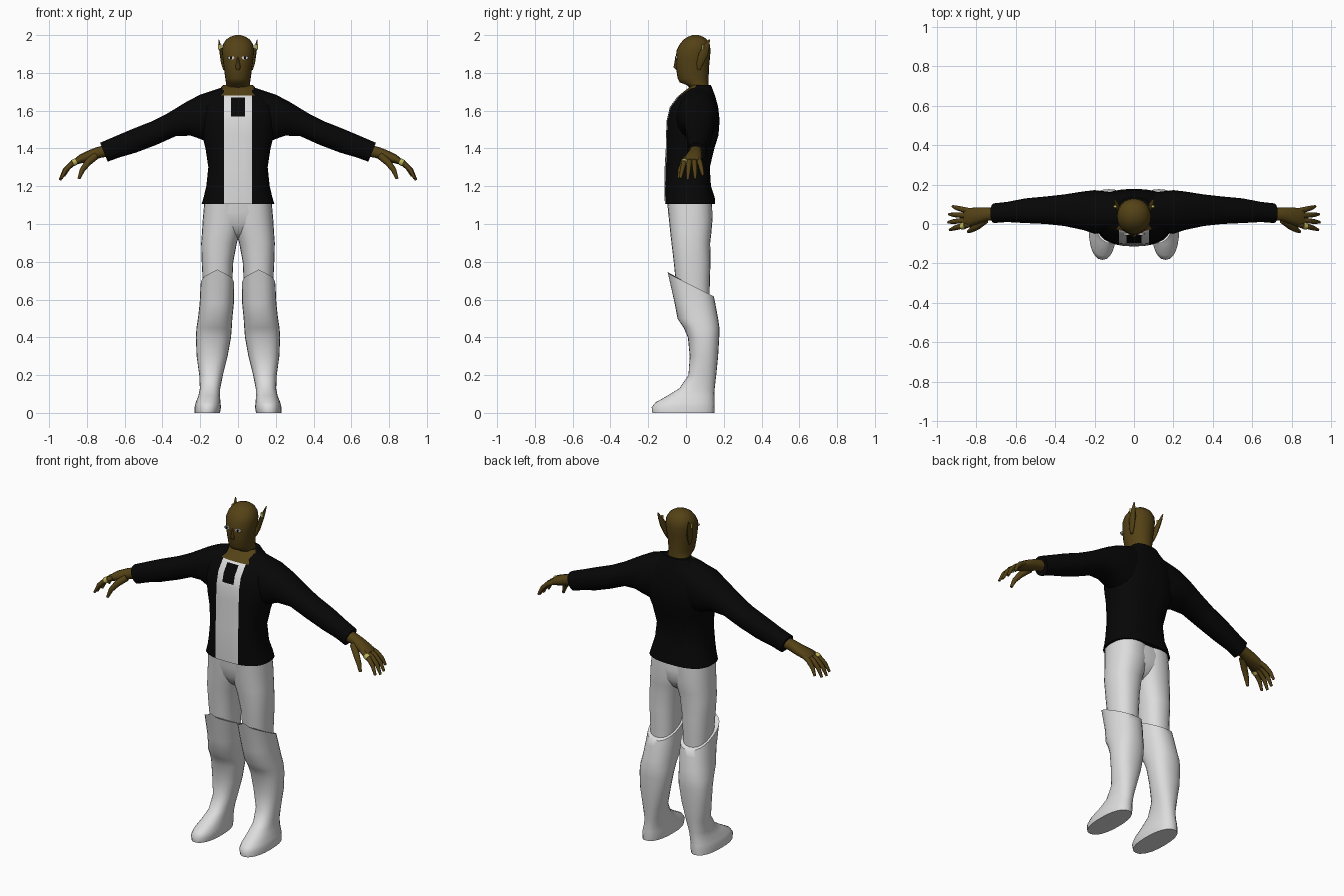
import bpy, bmesh, math
from mathutils import Vector


def material(name, rgb):
    m = bpy.data.materials.new(name)
    m.diffuse_color = (*rgb, 1)
    return m


SKIN = material("brown skin", (.09, .055, .008))
BLACK = material("black cloth", (.002, .002, .002))
WHITE = material("pale cloth", (.72, .72, .72))
GOLD = material("gold", (.5, .45, .1))
EYE = material("eye white", (.6, .55, .5))


def oval(c, u, v, n=20, p=2.0):
    """Superellipse ring around c with half axes u and v."""
    pts = []
    for i in range(n):
        a = 2 * math.pi * i / n
        ca, sa = math.cos(a), math.sin(a)
        pts.append(Vector(c)
                   + Vector(u) * math.copysign(abs(ca) ** (2 / p), ca)
                   + Vector(v) * math.copysign(abs(sa) ** (2 / p), sa))
    return pts


def level(z, x0, x1, y0, y1, p=2.3, n=24):
    """Horizontal ring from its extents."""
    return oval(((x0 + x1) / 2, (y0 + y1) / 2, z), ((x1 - x0) / 2, 0, 0), (0, (y1 - y0) / 2, 0), n, p)


def loft(name, rings, mats, mirror=False, cuts=(), rule=None, angle=50):
    bm = bmesh.new()
    rows = [[bm.verts.new(p) for p in r] for r in rings]
    n = len(rows[0])
    for a, b in zip(rows, rows[1:]):
        for i in range(n):
            j = (i + 1) % n
            bm.faces.new((a[i], a[j], b[j], b[i]))
    bm.faces.new(rows[0][::-1])
    bm.faces.new(rows[-1])
    for co, no in cuts:
        bmesh.ops.bisect_plane(bm, geom=bm.verts[:] + bm.edges[:] + bm.faces[:],
                               plane_co=co, plane_no=no)
    bmesh.ops.recalc_face_normals(bm, faces=bm.faces[:])
    if rule:
        for f in bm.faces:
            f.material_index = rule(f.calc_center_median())
    me = bpy.data.meshes.new(name)
    bm.to_mesh(me)
    bm.free()
    for m in mats:
        me.materials.append(m)
    ob = bpy.data.objects.new(name, me)
    bpy.context.collection.objects.link(ob)
    bpy.ops.object.select_all(action='DESELECT')
    ob.select_set(True)
    bpy.context.view_layer.objects.active = ob
    bpy.ops.object.shade_smooth_by_angle(angle=math.radians(angle))
    if mirror:
        ob.modifiers.new("mirror", 'MIRROR')
    return ob


def tube(name, path, radii, mat, n=8):
    """Round tapered limb along a path, mirrored."""
    path = [Vector(p) for p in path]
    rings = []
    for i, p in enumerate(path):
        d = (path[min(i + 1, len(path) - 1)] - path[max(i - 1, 0)]).normalized()
        u = d.cross(Vector((0, 1, 0))).normalized()
        rings.append(oval(p, u * radii[i], d.cross(u) * radii[i], n))
    return loft(name, rings, [mat], True)


# Jacket body with shirt front, necktie and bare collar cut into its faces
body = [(1.105, .193, -.112, .155), (1.14, .182, -.113, .152), (1.2, .168, -.114, .132),
        (1.3, .157, -.113, .126), (1.4, .172, -.107, .15), (1.47, .19, -.106, .172),
        (1.55, .2, -.102, .178), (1.62, .19, -.085, .17), (1.675, .15, -.045, .155),
        (1.71, .1, .0, .142), (1.735, .08, .03, .132)]


def body_colour(c):
    if c.z > 1.68 and c.y < .06 and abs(c.x) < .085:
        return 2
    if c.y < 0 and abs(c.x) < .075:
        return 0 if abs(c.x) < .037 and 1.57 < c.z < 1.67 else 1
    return 0


loft("jacket_body", [level(z, -r, r, a, b, 2.6, 32) for z, r, a, b in body],
     [BLACK, WHITE, SKIN],
     cuts=[((x, 0, 0), (1, 0, 0)) for x in (-.075, -.037, .037, .075)]
     + [((0, 0, z), (0, 0, 1)) for z in (1.57, 1.67, 1.68)], rule=body_colour)

# Sleeves: top x/z, bottom x/z, front and back y
arm = [(.08, 1.725, .12, 1.42, -.04, .16), (.2, 1.685, .2, 1.45, -.05, .172),
       (.27, 1.648, .25, 1.468, -.03, .165), (.38, 1.582, .33, 1.465, -.01, .15),
       (.46, 1.542, .43, 1.42, 0, .14), (.566, 1.5, .54, 1.378, .005, .13),
       (.66, 1.46, .63, 1.352, .01, .112), (.73, 1.43, .69, 1.33, .005, .105)]
loft("sleeve", [oval(((a + c) / 2, (e + f) / 2, (b + d) / 2), ((a - c) / 2, 0, (b - d) / 2),
                     (0, (f - e) / 2, 0), 20, 2.2) for a, b, c, d, e, f in arm], [BLACK], True)

# Trousers: pelvis and two legs
loft("trouser_pelvis", [level(z, -r, r, a, b, 2.6) for z, r, a, b in (
    (.925, .05, -.02, .07), (.95, .1, -.055, .105), (1.0, .165, -.083, .132),
    (1.06, .182, -.095, .138), (1.14, .165, -.1, .125))], [WHITE])
loft("trouser_leg", [level(*r) for r in (
    (.58, .04, .18, -.04, .125), (.7, .03, .187, -.055, .126), (.8, .025, .192, -.065, .13),
    (.9, .006, .195, -.077, .128), (.95, -.01, .191, -.083, .134), (1.02, -.03, .187, -.09, .14),
    (1.12, -.03, .178, -.1, .138))], [WHITE], True)

# Tall boots with a sloping top
boot = [level(*r) for r in (
    (0, .095, .23, -.178, .15), (.03, .09, .23, -.182, .152), (.055, .093, .224, -.162, .151),
    (.09, .095, .21, -.1, .15), (.13, .094, .202, -.035, .152), (.2, .08, .205, .013, .16),
    (.3, .055, .219, .02, .17), (.4, .037, .223, .01, .176), (.45, .033, .22, -.012, .177),
    (.5, .03, .212, -.045, .17), (.58, .022, .203, -.06, .155), (.69, .02, .198, -.1, .147))]
for p in boot[-1]:
    p.z += -.5 * p.y + max(0, .02 - abs(p.x - .11) * .5) * (p.y < 0)
loft("boot", boot, [WHITE], True)

# Head and neck
skull = [(1.66, .075, .0, .125), (1.715, .068, .025, .122), (1.735, .064, .005, .12),
         (1.75, .064, -.034, .12), (1.77, .067, -.044, .12), (1.82, .074, -.052, .121),
         (1.87, .081, -.055, .126), (1.92, .086, -.05, .13), (1.95, .08, -.034, .126),
         (1.975, .064, -.014, .113), (1.99, .043, .008, .094), (2.0, .015, .035, .066)]
loft("head", [level(z, -r, r, a, b, 2.1) for z, r, a, b in skull], [SKIN])
loft("nose", [level(z, -r, r, y, -.03, 2, 8) for z, r, y in (
    (1.815, .012, -.052), (1.83, .015, -.066), (1.885, .006, -.056))], [SKIN])

# Pointed ears with gold cuffs
loft("ear", [level(z, x - t, x + t, a, b, 2, 10) for z, x, t, a, b in (
    (1.815, .072, .006, .06, .075), (1.85, .079, .011, .055, .095), (1.9, .087, .01, .065, .118),
    (1.94, .095, .007, .088, .125), (1.977, .102, .002, .119, .127))], [SKIN], True)
loft("ear_cuff", [level(z, .087, .105, .082, .096, 2, 8) for z in (1.925, 1.95)], [GOLD], True)

# Eyes and pupils
for name, w, h, y, mat in (("eye", .018, .010, -.055, EYE), ("pupil", .006, .008, -.058, BLACK)):
    loft(name, [oval((.037, y + d, 1.88), (w, 0, 0), (0, 0, h), 10) for d in (0, .009)], [mat], True)

# Hands: palm, curled fingers, thumb and ring
loft("palm", [oval((x, y, z), (.4 * t, 0, t), (0, w, 0), 12, 2.3) for x, y, z, t, w in (
    (.68, .053, 1.39, .03, .035), (.74, .05, 1.378, .028, .033), (.78, .045, 1.363, .027, .04),
    (.83, .035, 1.345, .022, .047), (.86, .032, 1.33, .014, .045))], [SKIN], True)
for i, (y, s) in enumerate(((-.002, .93), (.02, 1), (.043, .96), (.066, .8))):
    pts = [(.83 + dx * s, y + (y - .035) * .25 * k, 1.345 - dz * s)
           for k, (dx, dz) in enumerate(((0, 0), (.05, .025), (.088, .062), (.113, .112)))]
    tube("finger", pts, (.014, .014, .012, .007), SKIN)
    if i == 0:
        a, b = Vector(pts[0]).lerp(Vector(pts[1]), .6), Vector(pts[1])
        tube("finger_ring", [a, b], (.018, .018), GOLD, 12)
tube("thumb", [(.755, .02, 1.36), (.795, -.012, 1.325), (.825, -.03, 1.285), (.842, -.038, 1.24)],
     (.02, .018, .014, .008), SKIN)
